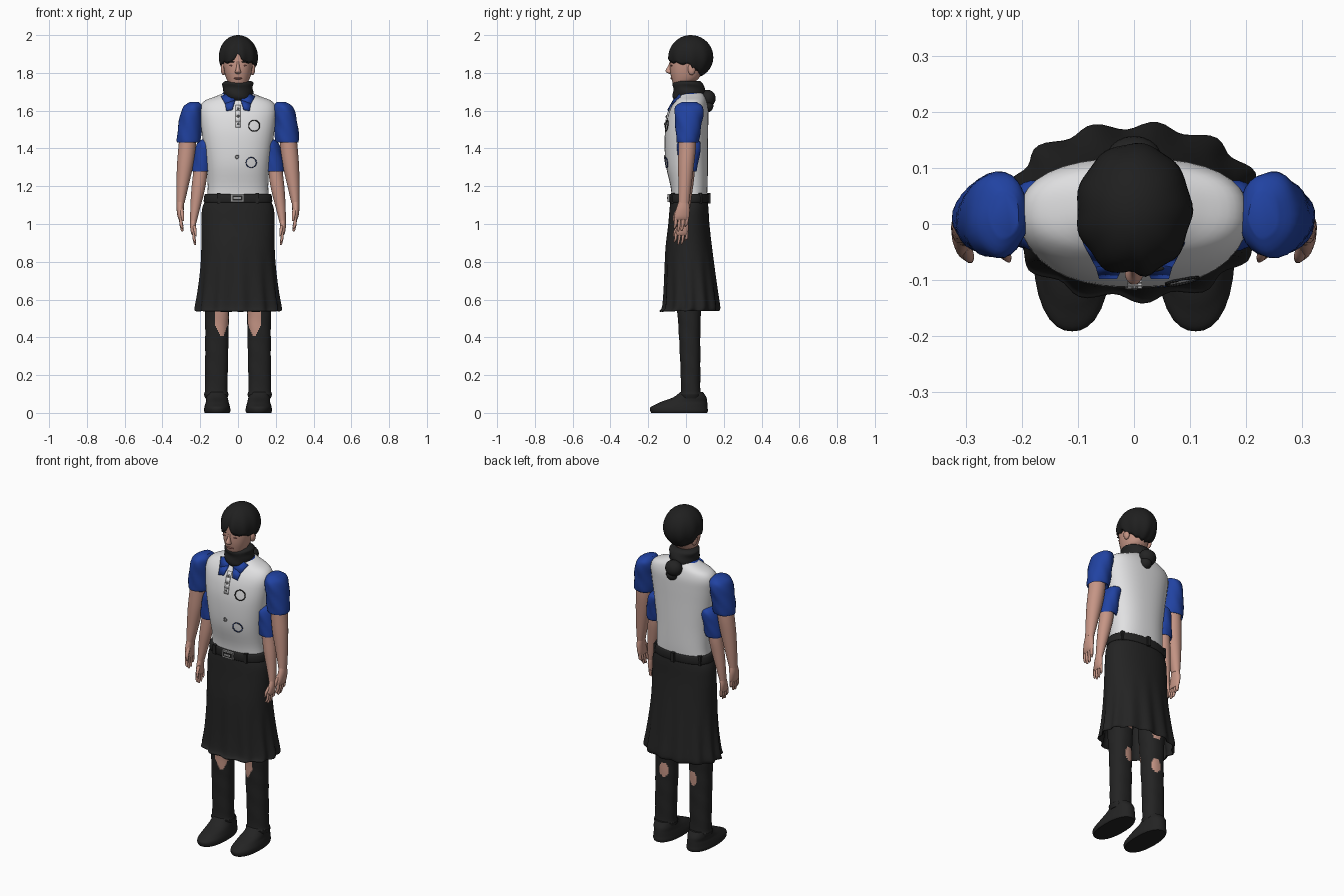
import bpy, bmesh, math
from mathutils import Vector

if "Cube" in bpy.data.objects:
    bpy.data.objects.remove(bpy.data.objects["Cube"])


def material(name, r, g, b):
    m = bpy.data.materials.new(name)
    m.use_nodes = True
    m.diffuse_color = (r, g, b, 1)
    bsdf = m.node_tree.nodes["Principled BSDF"]
    bsdf.inputs["Base Color"].default_value = (r, g, b, 1)
    bsdf.inputs["Roughness"].default_value = 0.8
    return m


BLACK = material("black cloth", .017, .017, .017)
HAIR = material("black hair", .014, .014, .014)
WHITE = material("white shirt", .75, .75, .76)
BLUE = material("blue sleeve", .015, .055, .36)
SKIN = material("skin", .56, .30, .235)
LIP = material("lip", .38, .15, .13)
METAL = material("buckle metal", .32, .32, .32)


def finish(name, bm, mats, angle=45):
    bmesh.ops.recalc_face_normals(bm, faces=bm.faces[:])
    me = bpy.data.meshes.new(name)
    bm.to_mesh(me)
    bm.free()
    for m in mats:
        me.materials.append(m)
    ob = bpy.data.objects.new(name, me)
    bpy.context.collection.objects.link(ob)
    bpy.ops.object.select_all(action='DESELECT')
    ob.select_set(True)
    bpy.context.view_layer.objects.active = ob
    bpy.ops.object.shade_smooth_by_angle(angle=math.radians(angle))
    return ob


def smooth(rings, sub):
    """Catmull-Rom subdivision of a list of (cx, cy, z, rx, ry)."""
    p = [rings[0]] + list(rings) + [rings[-1]]
    out = []
    for a, b, c, d in zip(p, p[1:], p[2:], p[3:]):
        for i in range(sub):
            t = i / sub
            out.append([.5 * (2*q + (r-o)*t + (2*o - 5*q + 4*r - s)*t*t + (3*q - o - 3*r + s)*t**3)
                        for o, q, r, s in zip(a, b, c, d)])
    return out + [list(rings[-1])]


def loft(name, rings, mats, seg=28, n=2.0, sub=4, wave=None, paint=None, caps=True):
    """Skin superellipse sections stacked along z."""
    bm = bmesh.new()
    loops = []
    for cx, cy, z, rx, ry in smooth(rings, sub):
        loop = []
        for i in range(seg):
            a = math.tau * i / seg
            c, s = math.cos(a), math.sin(a)
            k = (abs(c)**n + abs(s)**n) ** (-1/n) * (wave(a, z) if wave else 1)
            loop.append(bm.verts.new((cx + max(rx, .001)*k*c, cy + max(ry, .001)*k*s, z)))
        loops.append(loop)
    for lo, hi in zip(loops, loops[1:]):
        for i in range(seg):
            j = (i + 1) % seg
            bm.faces.new((lo[i], lo[j], hi[j], hi[i]))
    if caps:
        bm.faces.new(loops[0])
        bm.faces.new(loops[-1])
    if paint:
        for f in bm.faces:
            f.material_index = paint(f.calc_center_median())
    return finish(name, bm, mats)


def ball(name, loc, size, mat):
    bm = bmesh.new()
    bmesh.ops.create_uvsphere(bm, u_segments=20, v_segments=12, radius=1)
    for v in bm.verts:
        v.co = Vector(loc) + Vector(size) * v.co
    return finish(name, bm, [mat])


def box(name, loc, size, mat):
    bm = bmesh.new()
    bmesh.ops.create_cube(bm, size=1)
    for v in bm.verts:
        v.co = Vector(loc) + Vector(size) * v.co
    return finish(name, bm, [mat], 30)


# Shirt body
N_TORSO = 2.4
TORSO = [(0, .018, 1.13, .165, .092), (0, .016, 1.2, .16, .098), (0, .004, 1.32, .168, .112),
         (0, .002, 1.46, .188, .115), (0, .008, 1.55, .2, .11), (0, .017, 1.61, .203, .1),
         (0, .025, 1.65, .18, .084), (0, .03, 1.675, .12, .07), (0, .03, 1.695, .07, .058)]
loft("shirt_body", TORSO, [WHITE], seg=40, n=N_TORSO)
SECTIONS = smooth(TORSO, 8)


def chest(x, z, off):
    """Point lying just in front of the shirt."""
    _, cy, _, rx, ry = min(SECTIONS, key=lambda r: abs(r[2] - z))
    d = max(0, 1 - abs(x / rx)**N_TORSO) ** (1 / N_TORSO)
    return (x, cy - ry*d - off, z)


def plate(name, polys, mat, off=.003, thick=.004):
    bm = bmesh.new()
    for poly in polys:
        bm.faces.new([bm.verts.new(chest(x, z, off)) for x, z in poly])
    ob = finish(name, bm, [mat])
    mod = ob.modifiers.new("thickness", 'SOLIDIFY')
    mod.thickness, mod.offset = thick, 0
    return ob


# Placket, buttons and round badge outlines
plate("placket", [[(-.012, z), (.014, z), (.014, z + .03), (-.012, z + .03)]
                  for z in (1.51, 1.54, 1.57, 1.6)], WHITE, .004)


def disc(x, z, r, r_in, first, step):
    polys = []
    for i in range(first, 32, step):
        a, b = math.tau * i / 32, math.tau * (i + 1) / 32
        polys.append([(x + q*math.cos(t), z + q*math.sin(t))
                      for q, t in ((r_in, a), (r, a), (r, b), (r_in, b))])
    return polys


for i, z in enumerate((1.53, 1.57, 1.61)):
    plate(f"placket_button_{i}", disc(.001, z, .006, .001, 0, 1), METAL, .008)
plate("belly_button_stud", disc(-.005, 1.355, .011, .006, 0, 1), METAL)
plate("chest_badge_outline", disc(.086, 1.52, .031, .027, 0, 1), BLACK)
plate("belly_badge_outline", disc(.07, 1.325, .029, .025, 0, 2), BLUE)
plate("belly_badge_stitches", disc(.07, 1.325, .029, .025, 1, 2), BLACK)

# Collar, neck scarf and its knot at the back
for side, s in (("left", 1), ("right", -1)):
    plate(f"{side}_collar_flap", [[(s*.015, 1.655), (s*.03, 1.605), (s*.062, 1.6), (s*.068, 1.635)],
                                  [(s*.015, 1.655), (s*.068, 1.635), (s*.09, 1.675), (s*.05, 1.69)]],
          BLUE, .009, .008)
loft("collar_band", [(0, .025, 1.655, .1, .082), (0, .025, 1.685, .09, .073),
                     (0, .025, 1.7, .07, .06)], [BLUE])
loft("neck_scarf", [(0, .0, 1.645, .03, .05), (0, .012, 1.665, .072, .078), (0, .015, 1.69, .08, .085),
                    (0, .015, 1.72, .078, .083), (0, .01, 1.745, .083, .08), (0, .01, 1.757, .068, .065)],
     [BLACK], wave=lambda a, z: 1 + .03*math.sin(3*a + 90*z))
ball("scarf_knot", (0, .115, 1.665), (.05, .042, .045), BLACK)
ball("scarf_tail", (.012, .11, 1.625), (.035, .035, .035), BLACK)

# Head and face
loft("head", [(0, -.025, 1.72, .028, .03), (0, -.022, 1.738, .045, .045), (0, -.005, 1.77, .062, .072),
              (0, .0, 1.81, .073, .084), (0, .005, 1.86, .079, .09), (0, .01, 1.92, .078, .088),
              (0, .015, 1.97, .045, .05)], [SKIN], n=2.2)
loft("nose", [(0, -.083, 1.795, .008, .006), (0, -.089, 1.803, .016, .016), (0, -.09, 1.815, .013, .018),
              (0, -.084, 1.835, .008, .012), (0, -.08, 1.86, .006, .006)], [SKIN], seg=14)
ball("mouth", (0, -.072, 1.771), (.023, .011, .006), LIP)
for side, s in (("left", 1), ("right", -1)):
    ball(f"{side}_eye", (s*.034, -.0765, 1.838), (.014, .006, .003), LIP)
    ball(f"{side}_brow", (s*.034, -.079, 1.858), (.02, .006, .004), HAIR)
    ball(f"{side}_ear", (s*.077, .03, 1.82), (.014, .02, .032), SKIN)

# Hair cap with a parted fringe; the hairline varies round the head
bm = bmesh.new()
SEG, ROWS = 64, 16
crown = bm.verts.new((0, .025, 2))
rows = []
for j in range(1, ROWS + 1):
    row = []
    for i in range(SEG):
        a = math.tau * i / SEG
        front = max(0, -math.sin(a))
        part = math.exp(-(math.cos(a) / .16)**2) if front else 0
        line = 112 + 40*max(0, math.sin(a))**.7 - 8*front - 26*part + 3*math.sin(11*a)
        t = math.radians(line) * j / ROWS
        puff = 1 + .04*(j / ROWS)**2 * math.cos(9*a) - .06*part*j/ROWS
        row.append(bm.verts.new((.103*math.sin(t)*math.cos(a)*puff,
                                 .025 + .119*math.sin(t)*math.sin(a)*puff, 1.885 + .115*math.cos(t))))
    rows.append(row)
for i in range(SEG):
    k = (i + 1) % SEG
    bm.faces.new((crown, rows[0][i], rows[0][k]))
    for up, dn in zip(rows, rows[1:]):
        bm.faces.new((up[i], dn[i], dn[k], up[k]))
hair = finish("hair", bm, [HAIR], 60)
mod = hair.modifiers.new("thickness", 'SOLIDIFY')
mod.thickness, mod.offset = .015, -1


# Two pairs of arms: puffed sleeve, forearm, palm and fingers
def arm(name, s, dx, z0, k):
    def put(part, rings, mat, **kw):
        loft(f"{name}_{part}", [(s*(x + dx), y, z0 + (z - 1.43)*k, rx*k, ry*k)
                                for x, y, z, rx, ry in rings], [mat], **kw)
    put("sleeve", [(.265, .008, 1.45, .046, .045), (.262, .008, 1.432, .059, .056), (.259, .01, 1.46, .064, .062),
                   (.253, .013, 1.53, .062, .07), (.245, .016, 1.59, .058, .077),
                   (.238, .017, 1.625, .048, .07), (.23, .017, 1.645, .025, .04)], BLUE,
        wave=lambda a, z: 1 + .025*math.sin(5*a + 60*z))
    put("forearm", [(.264, .008, 1.48, .045, .045), (.27, .006, 1.4, .046, .046), (.28, .0, 1.31, .043, .042),
                    (.294, -.006, 1.2, .032, .034), (.304, -.012, 1.11, .021, .028)], SKIN)
    put("palm", [(.304, -.012, 1.12, .02, .027), (.306, -.016, 1.08, .019, .036),
                 (.304, -.022, 1.04, .016, .04), (.301, -.024, 1.02, .01, .036)], SKIN)
    for f in range(4):
        y, tip = -.052 + f*.019, (.975, .96, .963, .985)[f]
        put(f"finger_{f}", [(.303, y, 1.04, .009, .009), (.301, y - .003, 1.0, .009, .009),
                            (.296, y - .008, tip + .008, .007, .007), (.294, y - .009, tip, .003, .003)],
            SKIN, seg=10)
    put("thumb", [(.3, -.035, 1.085, .01, .013), (.295, -.057, 1.05, .01, .01),
                  (.291, -.064, 1.015, .005, .006)], SKIN, seg=10)


for side, s in (("left", 1), ("right", -1)):
    arm(f"{side}_upper_arm", s, 0, 1.43, 1)
    arm(f"{side}_lower_arm", s, -.068, 1.275, .82)

# Belt with loops and buckle
loft("belt", [(0, .016, 1.113, .178, .1), (0, .016, 1.12, .182, .104), (0, .016, 1.152, .178, .104),
              (0, .016, 1.16, .172, .1)], [BLACK], seg=40, n=2.3, sub=2)
for i, a in enumerate((35, 90, 145, 235, 305)):
    a = math.radians(a)
    box(f"belt_loop_{i}", (.177*math.cos(a), .016 + .104*math.sin(a), 1.137), (.02, .02, .055), BLACK)
box("buckle", (-.003, -.091, 1.138), (.072, .012, .042), METAL)
box("buckle_slot", (-.003, -.0975, 1.138), (.054, .003, .025), BLACK)
box("buckle_bar", (-.003, -.0995, 1.138), (.04, .003, .01), METAL)


# Flared skirt, smooth yoke above and pleats below an arched seam
def pleats(a, z):
    start = .96 - .12*abs(math.cos(a))
    depth = max(0, start - z) / .42
    return 1 + .055*min(depth, 1)*math.cos(13*a + .6)


skirt = loft("skirt", [(0, .018, .54, .222, .152), (0, .028, .56, .224, .148), (0, .026, .64, .212, .14),
                       (0, .02, .76, .2, .131), (0, .015, .88, .194, .122), (0, .015, 1.0, .194, .109),
                       (0, .016, 1.08, .19, .103), (0, .016, 1.125, .172, .098)],
             [BLACK], seg=104, n=2.2, wave=pleats, caps=False)
mod = skirt.modifiers.new("thickness", 'SOLIDIFY')
mod.thickness, mod.offset = .006, -1


# Trousers torn at the knees, and shoes
def torn(p):
    x, z = abs(p.x) - .088, p.z
    if p.y < 0:
        return int(.41 < z < .57 and abs(x) < .036*min(1, (z - .39) / .08))
    return int(min(math.hypot((x - .008)/.027, (z - h)/.042) for h in (.42, .62)) < 1)


for side, s in (("left", 1), ("right", -1)):
    loft(f"{side}_trouser_leg", [(s*.115, .025, .075, .058, .05), (s*.115, .024, .1, .066, .056),
                                 (s*.115, .025, .125, .06, .051), (s*.113, .022, .3, .061, .054),
                                 (s*.112, .018, .45, .062, .058), (s*.11, .016, .6, .068, .066),
                                 (s*.1, .016, .95, .08, .08)],
         [BLACK, SKIN], seg=72, n=2.3, sub=14, paint=torn,
         wave=lambda a, z: 1 + .012*math.sin(2*a + 55*z))
    loft(f"{side}_shoe", [(s*.11, -.036, 0, .066, .148), (s*.11, -.037, .012, .07, .153),
                          (s*.11, -.037, .03, .068, .151), (s*.11, -.022, .046, .064, .135),
                          (s*.11, -.008, .06, .06, .12), (s*.112, .02, .082, .057, .088),
                          (s*.114, .03, .11, .052, .06)], [BLACK], seg=32, n=2.3)
